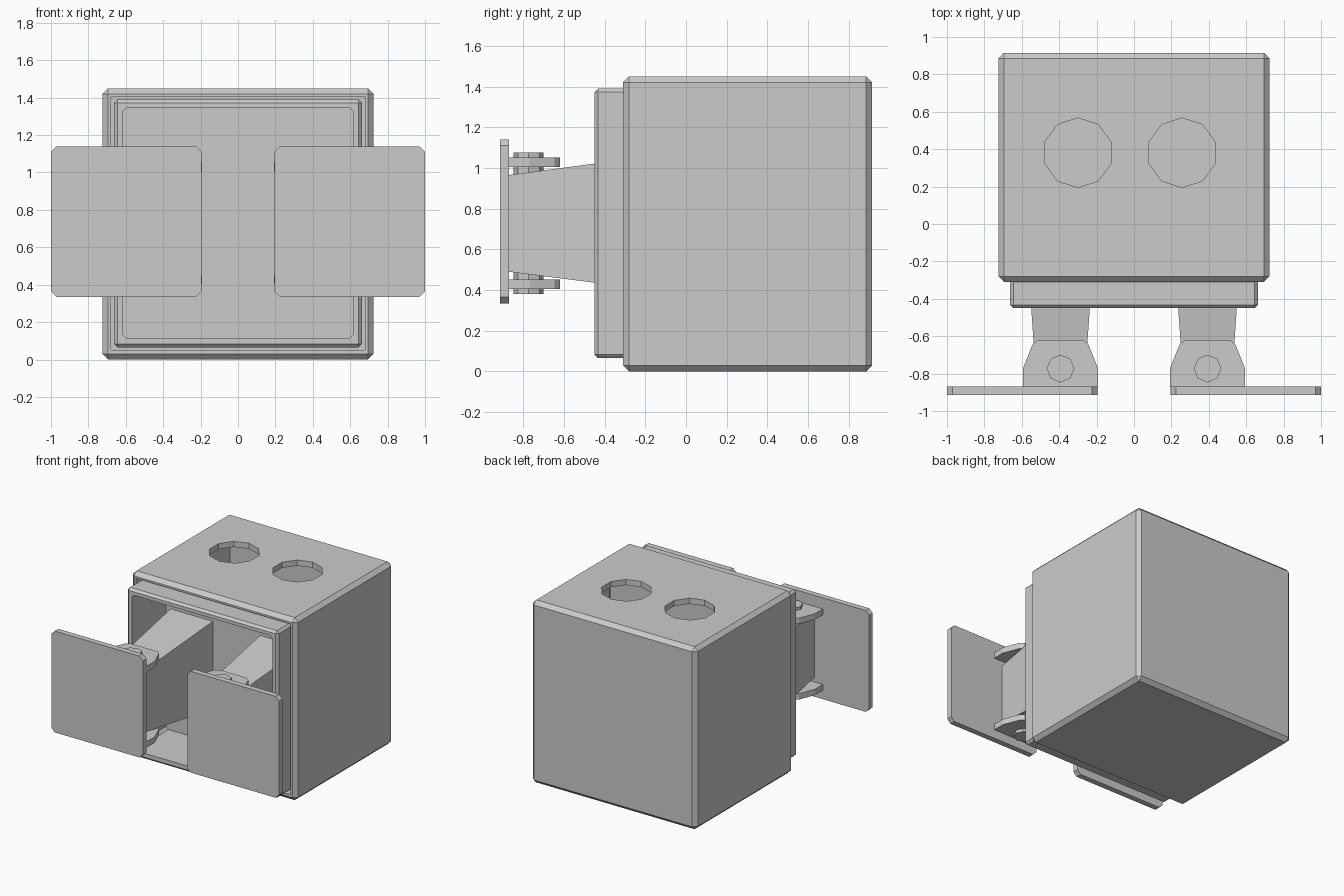
import bpy, bmesh, math
from mathutils import Matrix, Vector

if "Cube" in bpy.data.objects:
    bpy.data.objects.remove(bpy.data.objects["Cube"])


def finish(name, bm):
    bmesh.ops.recalc_face_normals(bm, faces=bm.faces)
    mesh = bpy.data.meshes.new(name)
    bm.to_mesh(mesh)
    bm.free()
    ob = bpy.data.objects.new(name, mesh)
    bpy.context.collection.objects.link(ob)
    return ob


def box(name, lo, hi, chamfer=0, axis=None):
    """Box from corner to corner; chamfers all edges or only those along one axis."""
    lo, hi = Vector(lo), Vector(hi)
    bm = bmesh.new()
    bmesh.ops.create_cube(bm, size=1, matrix=Matrix.Translation((lo + hi) / 2) @ Matrix.Diagonal((*(hi - lo), 1)))
    if chamfer:
        edges = [e for e in bm.edges if axis is None
                 or abs((e.verts[0].co - e.verts[1].co)[axis]) > 1e-4]
        bmesh.ops.bevel(bm, geom=edges, offset=chamfer, segments=1, affect='EDGES', profile=0.5)
    return finish(name, bm)


def cylinder(name, x, y, z0, z1, radius, sides):
    bm = bmesh.new()
    bmesh.ops.create_cone(bm, cap_ends=True, segments=sides, radius1=radius, radius2=radius,
                          depth=z1 - z0, matrix=Matrix.Translation((x, y, (z0 + z1) / 2)))
    return finish(name, bm)


def prism(name, points, z0, z1):
    bm = bmesh.new()
    face = bm.faces.new([bm.verts.new((x, y, z0)) for x, y in points])
    top = bmesh.ops.extrude_face_region(bm, geom=[face])
    bmesh.ops.translate(bm, vec=(0, 0, z1 - z0),
                        verts=[v for v in top['geom'] if isinstance(v, bmesh.types.BMVert)])
    return finish(name, bm)


def cut(ob, cutter):
    mod = ob.modifiers.new("cut", 'BOOLEAN')
    mod.operation, mod.solver, mod.object = 'DIFFERENCE', 'EXACT', cutter
    bpy.context.view_layer.objects.active = ob
    bpy.ops.object.modifier_apply(modifier=mod.name)
    bpy.data.objects.remove(cutter)


# Hollow outer housing, open at the front, with two ten-sided holes on top
housing = box("housing", (-0.725, -0.31, 0), (0.725, 0.915, 1.45), 0.03)
cut(housing, box("cavity", (-0.68, -0.6, 0.05), (0.68, 0.87, 1.405)))
for hx in (-0.30, 0.257):
    cut(housing, cylinder("hole", hx, 0.381, 1.2, 1.6, 0.186, 10))

# Inner sliding tray, open at the front, closed at the back
tray = box("inner_tray", (-0.663, -0.45, 0.065), (0.663, 0.03, 1.39), 0.018)
cut(tray, box("tray_cavity", (-0.617, -0.8, 0.115), (0.617, -0.02, 1.345), 0.02, axis=1))

# Bracket outline seen from above
half = [(0.2, -0.872), (0.2, -0.77), (0.15, -0.645), (0.12, -0.62)]

for side, s in (("left", -1), ("right", 1)):
    cx = 0.393 * s
    # Square buffer plate
    box(side + "_buffer_plate", (min(0.195 * s, s), -0.915, 0.335),
        (max(0.195 * s, s), -0.87, 1.14), 0.03, axis=1)

    # Tapered arm, widening towards the back of the tray
    bm = bmesh.new()
    rings = []
    for y, w, z0, z1 in ((-0.871, 0.128, 0.49, 0.965), (-0.01, 0.186, 0.38, 1.08)):
        rings.append([bm.verts.new((cx + a * w, y, z))
                      for a, z in ((-1, z0), (1, z0), (1, z1), (-1, z1))])
    for ring in rings:
        bm.faces.new(ring)
    for i in range(4):
        j = (i + 1) % 4
        bm.faces.new((rings[0][i], rings[0][j], rings[1][j], rings[1][i]))
    finish(side + "_arm", bm)

    # Upper and lower hinge brackets and the pin through them
    outline = [(cx - x, y) for x, y in half] + [(cx + x, y) for x, y in reversed(half)]
    prism(side + "_upper_bracket", outline, 1.005, 1.052)
    prism(side + "_lower_bracket", outline, 0.405, 0.452)
    cylinder(side + "_hinge_pin", cx, -0.773, 0.38, 1.075, 0.074, 8)
